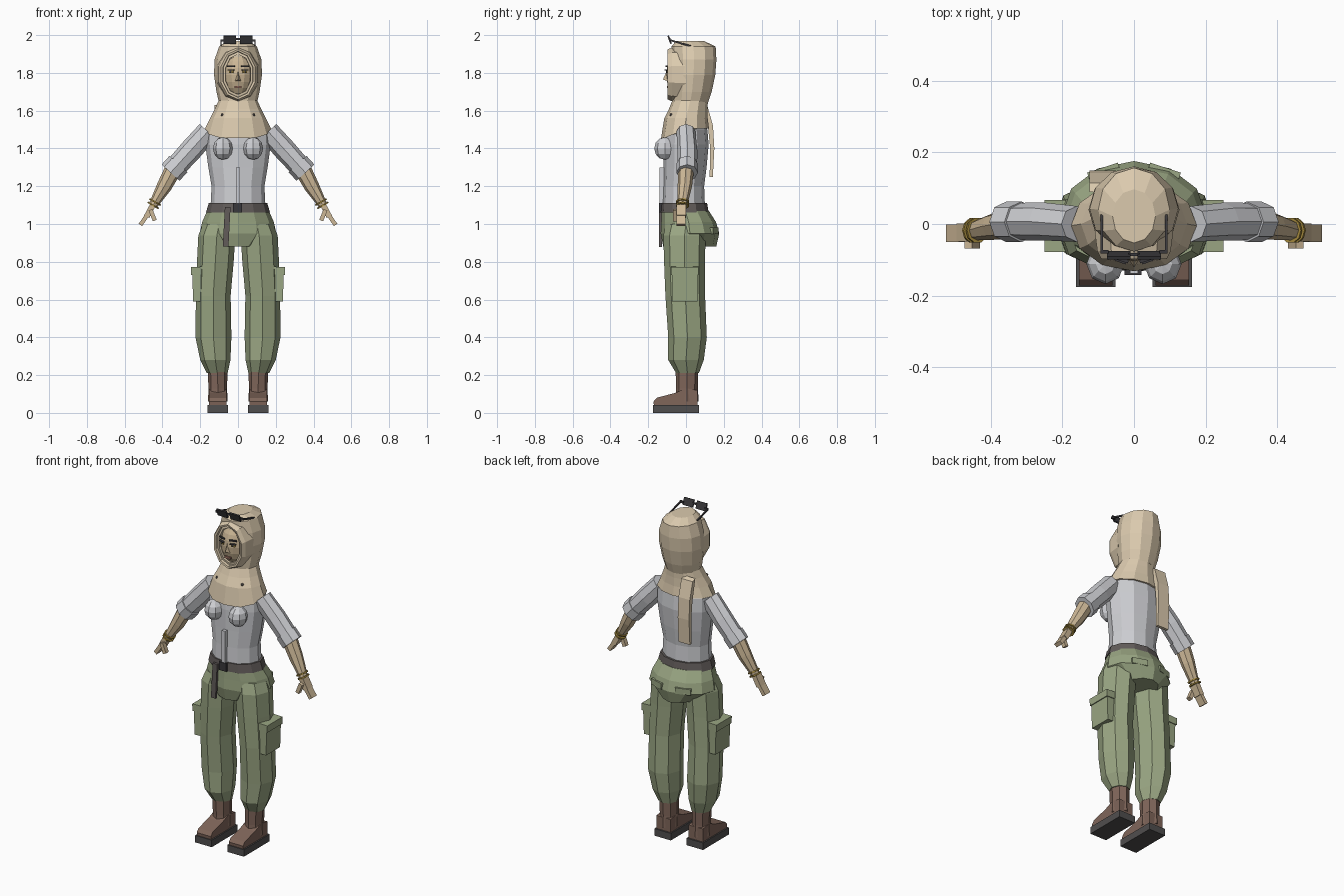
import bpy, bmesh, math
from mathutils import Vector, Matrix


def material(name, r, g, b):
    m = bpy.data.materials.new(name)
    m.diffuse_color = [((c / 255 + 0.055) / 1.055) ** 2.4 for c in (r, g, b)] + [1]
    return m


SHIRT = material("shirt grey", 206, 207, 211)
PANTS = material("olive green", 154, 166, 131)
SCARF = material("scarf beige", 219, 202, 174)
SKIN = material("skin tan", 204, 183, 150)
BOOT = material("boot brown", 128, 102, 90)
SOLE = material("sole grey", 80, 78, 78)
BELT = material("belt grey", 98, 92, 90)
BLACK = material("dark grey", 58, 57, 60)
GOLD = material("gold", 165, 138, 62)
LIPS = material("lip rose", 165, 120, 105)


def make(name, bm, mat, mirror=False):
    bmesh.ops.recalc_face_normals(bm, faces=bm.faces)
    me = bpy.data.meshes.new(name)
    bm.to_mesh(me)
    bm.free()
    me.materials.append(mat)
    ob = bpy.data.objects.new(name, me)
    bpy.context.collection.objects.link(ob)
    if mirror:
        ob.modifiers.new("mirror", 'MIRROR').use_mirror_merge = False
    return ob


def loft(name, rings, mat, n=8, axis=(0, 0, 1), mirror=False):
    """Skin rings of (x, y, z, radius across, radius in y) along an axis."""
    a = Vector(axis).normalized()
    u, v = Vector((a.z, 0, -a.x)), Vector((0, 1, 0))
    bm = bmesh.new()
    loops = []
    for x, y, z, ru, rv in rings:
        loops.append([bm.verts.new(Vector((x, y, z))
                      + u * ru * math.cos(2 * math.pi * i / n)
                      + v * rv * math.sin(2 * math.pi * i / n)) for i in range(n)])
    for p, q in zip(loops, loops[1:]):
        for i in range(n):
            j = (i + 1) % n
            bm.faces.new((p[i], p[j], q[j], q[i]))
    bm.faces.new(loops[0])
    bm.faces.new(loops[-1])
    return make(name, bm, mat, mirror)


def box(name, c, size, mat, mirror=False, rot=0, axis='Y'):
    bm = bmesh.new()
    m = (Matrix.Translation(c) @ Matrix.Rotation(math.radians(rot), 4, axis)
         @ Matrix.Diagonal((*size, 1)))
    bmesh.ops.create_cube(bm, size=1, matrix=m)
    return make(name, bm, mat, mirror)


def prism(name, pts, x0, x1, mat, mirror=False):
    """Extrude a (y, z) profile from x0 to x1."""
    bm = bmesh.new()
    a = [bm.verts.new((x0, y, z)) for y, z in pts]
    b = [bm.verts.new((x1, y, z)) for y, z in pts]
    bm.faces.new(a)
    bm.faces.new(b)
    for i in range(len(pts)):
        j = (i + 1) % len(pts)
        bm.faces.new((a[i], a[j], b[j], b[i]))
    return make(name, bm, mat, mirror)


def ball(name, c, r, mat, u=8, v=6, mirror=False, tilt=0):
    bm = bmesh.new()
    m = (Matrix.Translation(c) @ Matrix.Diagonal((*r, 1))
         @ Matrix.Rotation(math.radians(tilt), 4, 'X'))
    bmesh.ops.create_uvsphere(bm, u_segments=u, v_segments=v, radius=1, matrix=m)
    return make(name, bm, mat, mirror)


# Boots
box("boot_sole", (0.107, -0.053, 0.021), (0.11, 0.245, 0.042), SOLE, True)
prism("boot_foot", [(0.06, 0.04), (-0.17, 0.04), (-0.172, 0.06), (-0.155, 0.08),
                    (-0.06, 0.105), (0.0, 0.13), (0.06, 0.12)], 0.06, 0.154, BOOT, True)
loft("boot_shaft", [(0.107, 0.005, 0.06, 0.052, 0.062), (0.107, 0.005, 0.13, 0.049, 0.058),
                    (0.108, 0.005, 0.235, 0.053, 0.06)], BOOT, mirror=True)

# Trousers
loft("trouser_leg", [(0.11, 0.008, 0.21, 0.055, 0.06), (0.12, 0.0, 0.28, 0.08, 0.094),
                     (0.13, 0.008, 0.40, 0.095, 0.102), (0.131, -0.004, 0.62, 0.092, 0.105),
                     (0.12, -0.008, 0.80, 0.097, 0.108), (0.112, -0.008, 0.94, 0.098, 0.112),
                     (0.10, 0.0, 1.0, 0.085, 0.105)], PANTS, mirror=True)
loft("hips", [(0, 0.02, 0.88, 0.105, 0.14), (0, 0.021, 0.95, 0.203, 0.155),
              (0, 0.014, 1.01, 0.19, 0.145), (0, -0.004, 1.07, 0.163, 0.125)], PANTS, 12)
box("back_pocket_flap", (0.085, 0.148, 0.965), (0.09, 0.02, 0.035), PANTS, True, -18, 'Z')
box("cargo_pocket", (0.215, -0.006, 0.67), (0.05, 0.135, 0.16), PANTS, True, 2)
box("cargo_flap", (0.22, -0.006, 0.752), (0.058, 0.145, 0.042), PANTS, True, 2)

# Belt with buckle and hanging strap
loft("belt", [(0, -0.008, 1.06, 0.17, 0.128), (0, -0.01, 1.11, 0.155, 0.122)], BELT, 12)
box("buckle", (-0.003, -0.135, 1.085), (0.048, 0.014, 0.05), BLACK)
box("belt_strap", (-0.06, -0.135, 0.985), (0.03, 0.014, 0.21), BELT, rot=3)

# Shirt
loft("torso", [(0, -0.012, 1.10, 0.145, 0.112), (0, -0.012, 1.2, 0.14, 0.108),
               (0, -0.005, 1.3, 0.157, 0.114), (0, 0, 1.42, 0.173, 0.12),
               (0, 0, 1.5, 0.17, 0.113), (0, 0, 1.56, 0.12, 0.09)], SHIRT, 12)
ball("bust", (0.08, -0.112, 1.40), (0.053, 0.056, 0.06), SHIRT, mirror=True)
box("shirt_placket", (0, -0.128, 1.205), (0.022, 0.022, 0.19), SHIRT)
ARM = (0.19, 0, -0.21)
loft("sleeve", [(0.16, 0.0, 1.49, 0.058, 0.05), (0.25, 0.007, 1.39, 0.06, 0.053),
                (0.345, 0.007, 1.285, 0.056, 0.052)], SHIRT, axis=ARM, mirror=True)
loft("sleeve_cuff", [(0.315, 0.006, 1.318, 0.064, 0.057),
                     (0.357, 0.006, 1.272, 0.064, 0.057)], SHIRT, axis=ARM, mirror=True)

# Forearms, bracelets and hands
FORE = (0.1, 0, -0.175)
loft("forearm", [(0.345, 0.0, 1.285, 0.045, 0.042), (0.39, -0.006, 1.2, 0.04, 0.038),
                 (0.452, -0.02, 1.095, 0.023, 0.026)], SKIN, axis=FORE, mirror=True)
for k in (0, 1):
    x, z = 0.437 + 0.01 * k, 1.12 - 0.018 * k
    loft("bracelet", [(x, -0.018, z, 0.034, 0.036), (x + 0.004, -0.018, z - 0.007, 0.034, 0.036)],
         GOLD, 10, FORE, True)
box("palm", (0.468, -0.024, 1.068), (0.03, 0.05, 0.065), SKIN, True, -28)
box("fingers", (0.497, -0.026, 1.024), (0.022, 0.048, 0.07), SKIN, True, -34)
box("thumb", (0.452, -0.056, 1.047), (0.022, 0.026, 0.062), SKIN, True, 22)

# Headscarf: shoulder cape with a lower front hem
cape = loft("scarf_cape", [(0, -0.005, 1.505, 0.176, 0.127), (0, 0.0, 1.56, 0.148, 0.115),
                           (0, 0.012, 1.61, 0.122, 0.102), (0, 0.022, 1.655, 0.102, 0.094)],
            SCARF, 12)
for v in cape.data.vertices:
    if v.co.z < 1.51:
        v.co.z -= 0.05 * min(1, max(0, -v.co.y / 0.11))
ball("scarf_pin", (0.083, -0.078, 1.577), (0.009, 0.009, 0.009), BELT, 6, 4, True)
loft("hood", [(0, 0.022, 1.64, 0.1, 0.094), (0, 0.032, 1.70, 0.114, 0.104),
              (0, 0.04, 1.79, 0.127, 0.115), (0, 0.043, 1.87, 0.124, 0.118),
              (0, 0.04, 1.94, 0.1, 0.117), (0, 0.022, 1.968, 0.06, 0.075)], SCARF, 12)

# Layered rim around the face opening: (y, width, height) sections swept in a closed band
bm = bmesh.new()
N = 10
section = [(0.0, 0.118, 0.148), (-0.075, 0.108, 0.142), (-0.098, 0.096, 0.132),
           (-0.096, 0.084, 0.122), (-0.08, 0.082, 0.12), (-0.082, 0.07, 0.107), (-0.04, 0.068, 0.104)]
loops = [[bm.verts.new((w * math.sin(2 * math.pi * i / N), y + 0.0,
                        1.792 + h * math.cos(2 * math.pi * i / N))) for i in range(N)]
         for y, w, h in section]
for p, q in zip(loops, loops[1:] + loops[:1]):
    for i in range(N):
        j = (i + 1) % N
        bm.faces.new((p[i], p[j], q[j], q[i]))
make("hood_rim", bm, SCARF)

# Scarf tail hanging down the back
prism("scarf_tail", [(0.09, 1.63), (0.115, 1.62), (0.143, 1.52), (0.15, 1.40), (0.142, 1.25),
                     (0.125, 1.25), (0.128, 1.40), (0.118, 1.50)], -0.125, -0.05, SCARF)

# Face and features
ball("face", (0, -0.03, 1.79), (0.078, 0.074, 0.12), SKIN, 14, 10)
bm = bmesh.new()
nose = [bm.verts.new(p) for p in ((0, -0.1, 1.815), (-0.015, -0.098, 1.757),
                                  (0.015, -0.098, 1.757), (0, -0.122, 1.765))]
for f in ((0, 1, 3), (0, 3, 2), (1, 2, 3), (0, 2, 1)):
    bm.faces.new([nose[i] for i in f])
make("nose", bm, SKIN)
box("eye", (0.036, -0.098, 1.806), (0.024, 0.009, 0.013), GOLD, True, 20, 'Z')
box("pupil", (0.036, -0.1, 1.806), (0.008, 0.009, 0.011), BLACK, True, 20, 'Z')
box("eyelash", (0.037, -0.101, 1.815), (0.034, 0.014, 0.005), BLACK, True, 20, 'Z')
box("eyebrow", (0.036, -0.099, 1.836), (0.042, 0.009, 0.008), BLACK, True, 18, 'Z')
box("lips", (0, -0.094, 1.725), (0.036, 0.014, 0.012), LIPS)

# Sunglasses pushed up on the head
box("lens", (0.043, -0.087, 1.976), (0.066, 0.009, 0.044), BLACK, True, 20, 'X')
box("glasses_bridge", (0, -0.085, 1.98), (0.03, 0.008, 0.01), BLACK)
box("glasses_hinge", (0.082, -0.078, 1.972), (0.022, 0.01, 0.012), BLACK, True)
box("glasses_arm", (0.09, -0.028, 1.957), (0.007, 0.11, 0.009), BLACK, True, -16, 'X')
